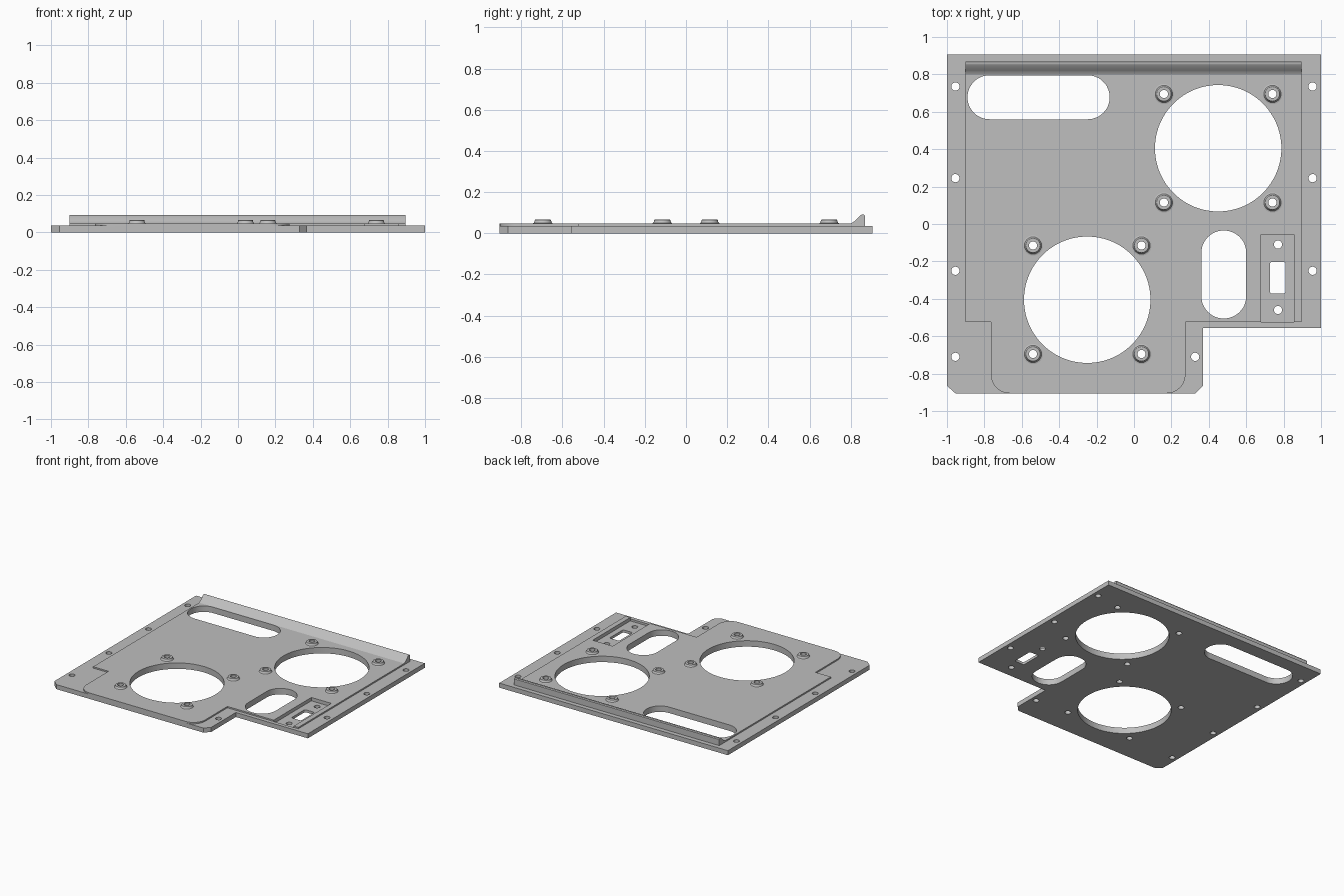
import bpy, bmesh
from math import cos, sin, pi, radians

if "Cube" in bpy.data.objects:
    bpy.data.objects.remove(bpy.data.objects["Cube"])

# Heights of the plate levels
BOTTOM, FLOOR, FLANGE, PANEL, BOSS = 0.0, 0.02, 0.036, 0.047, 0.067
BORE, FOOT = 0.022, 0.054

metal = bpy.data.materials.new("grey metal")
metal.use_nodes = True
metal.diffuse_color = (0.52, 0.52, 0.52, 1)
metal.node_tree.nodes["Principled BSDF"].inputs["Base Color"].default_value = (0.52, 0.52, 0.52, 1)


def arc(x, y, r, start, end, n):
    angles = [radians(start + (end - start) * i / n) for i in range(n + 1)]
    return [(x + r * cos(a), y + r * sin(a)) for a in angles]


def circle(x, y, r, n=24):
    return arc(x, y, r, 0, 360, n)[:-1]


def rounded(x0, y0, x1, y1, r, n=12):
    return (arc(x1 - r, y1 - r, r, 0, 90, n) + arc(x0 + r, y1 - r, r, 90, 180, n)
            + arc(x0 + r, y0 + r, r, 180, 270, n) + arc(x1 - r, y0 + r, r, 270, 360, n))


def cap(bm, loops, z):
    """Flat face bounded by the first loop, with the other loops as holes."""
    curve = bpy.data.curves.new("cap", "CURVE")
    curve.dimensions, curve.fill_mode = "2D", "BOTH"
    for loop in loops:
        spline = curve.splines.new("POLY")
        spline.points.add(len(loop) - 1)
        for p, (x, y) in zip(spline.points, loop):
            p.co = (x, y, 0, 1)
        spline.use_cyclic_u = True
    helper = bpy.data.objects.new("cap", curve)
    bpy.context.collection.objects.link(helper)
    deps = bpy.context.evaluated_depsgraph_get()
    mesh = bpy.data.meshes.new_from_object(helper.evaluated_get(deps))
    for v in mesh.vertices:
        v.co.z = z
    bm.from_mesh(mesh)
    bpy.data.objects.remove(helper)
    bpy.data.meshes.remove(mesh)


def wall(bm, loop, z0, z1):
    low = [bm.verts.new((x, y, z0)) for x, y in loop]
    high = [bm.verts.new((x, y, z1)) for x, y in loop]
    for i in range(len(loop)):
        bm.faces.new((low[i - 1], low[i], high[i], high[i - 1]))


def finish(bm, name):
    bmesh.ops.remove_doubles(bm, verts=bm.verts, dist=0.0001)
    bmesh.ops.recalc_face_normals(bm, faces=bm.faces)
    mesh = bpy.data.meshes.new(name)
    bm.to_mesh(mesh)
    bm.free()
    mesh.materials.append(metal)
    obj = bpy.data.objects.new(name, mesh)
    bpy.context.collection.objects.link(obj)
    bpy.ops.object.select_all(action="DESELECT")
    obj.select_set(True)
    bpy.context.view_layer.objects.active = obj
    bpy.ops.object.shade_smooth_by_angle(angle=radians(25))
    return obj


# Outlines: outer plate, raised panel, sunken pocket
outer = [(0.175, -0.905), (0.33, -0.905), (0.37, -0.865), (0.37, -0.555), (1, -0.555),
         (1, 0.905), (-1, 0.905), (-1, -0.865), (-0.955, -0.905), (-0.665, -0.905)]
right_side = arc(0.175, -0.805, 0.1, -90, 0, 10) + [(0.275, -0.525), (0.68, -0.525)]
pocket_back = [(0.68, -0.055), (0.855, -0.055)]
left_side = [(0.855, -0.525), (0.895, -0.525), (0.895, 0.87), (-0.9, 0.87), (-0.9, -0.525),
             (-0.765, -0.525)] + arc(-0.665, -0.805, 0.1, 180, 270, 10)
panel = right_side + pocket_back + left_side
flange = outer + (right_side + left_side)[::-1][1:-1]
pocket = [(0.68, -0.525), (0.855, -0.525)] + pocket_back[::-1]

# Openings
fans = [(0.45, 0.405), (-0.25, -0.405)]
openings = [circle(x, y, 0.338, 96) for x, y in fans]
openings += [rounded(-0.89, 0.56, -0.13, 0.795, 0.117), rounded(0.36, -0.505, 0.6, -0.035, 0.119)]
bosses = [(x + sx * 0.29, y + sy * 0.29) for x, y in fans for sx in (-1, 1) for sy in (-1, 1)]
edge_holes = [circle(s * 0.955, y, BORE) for s in (-1, 1) for y in (0.735, 0.245, -0.25)]
edge_holes += [circle(-0.955, -0.71, BORE), circle(0.327, -0.71, BORE)]
pocket_holes = [circle(0.77, -0.11, BORE), circle(0.77, -0.46, BORE),
                rounded(0.727, -0.372, 0.811, -0.202, 0.012, 4)]

# Mounting plate
bm = bmesh.new()
cap(bm, [outer] + openings + edge_holes + pocket_holes
    + [circle(x, y, BORE) for x, y in bosses], BOTTOM)
cap(bm, [flange] + edge_holes, FLANGE)
cap(bm, [panel] + openings + [circle(x, y, FOOT) for x, y in bosses], PANEL)
cap(bm, [pocket] + pocket_holes, FLOOR)
wall(bm, outer, BOTTOM, FLANGE)
wall(bm, panel, FLANGE, PANEL)
wall(bm, pocket, FLOOR, FLANGE)
for loops, top in ((openings, PANEL), (edge_holes, FLANGE), (pocket_holes, FLOOR)):
    for loop in loops:
        wall(bm, loop, BOTTOM, top)
finish(bm, "mounting_plate")

# Screw bosses with through bores
profile = [(BORE, BOTTOM), (BORE, BOSS), (0.036, BOSS), (0.039, 0.065),
           (0.042, 0.054), (0.046, 0.049), (FOOT, PANEL)]
for i, (x, y) in enumerate(bosses):
    bm = bmesh.new()
    rings = [[bm.verts.new((px, py, z)) for px, py in circle(x, y, r)] for r, z in profile]
    for a, b in zip(rings, rings[1:]):
        for k in range(len(a)):
            bm.faces.new((a[k - 1], a[k], b[k], b[k - 1]))
    finish(bm, f"screw_boss_{i + 1}")

# Raised lip along the back edge
section = [(0.87, PANEL), (0.87, 0.084), (0.865, 0.091), (0.857, 0.092), (0.847, 0.088),
           (0.822, 0.062), (0.811, 0.053), (0.798, PANEL)]
bm = bmesh.new()
ends = [[bm.verts.new((x, y, z)) for y, z in section] for x in (-0.9, 0.895)]
for end in ends:
    bm.faces.new(end)
for k in range(len(section)):
    bm.faces.new((ends[0][k - 1], ends[0][k], ends[1][k], ends[1][k - 1]))
finish(bm, "back_lip")
